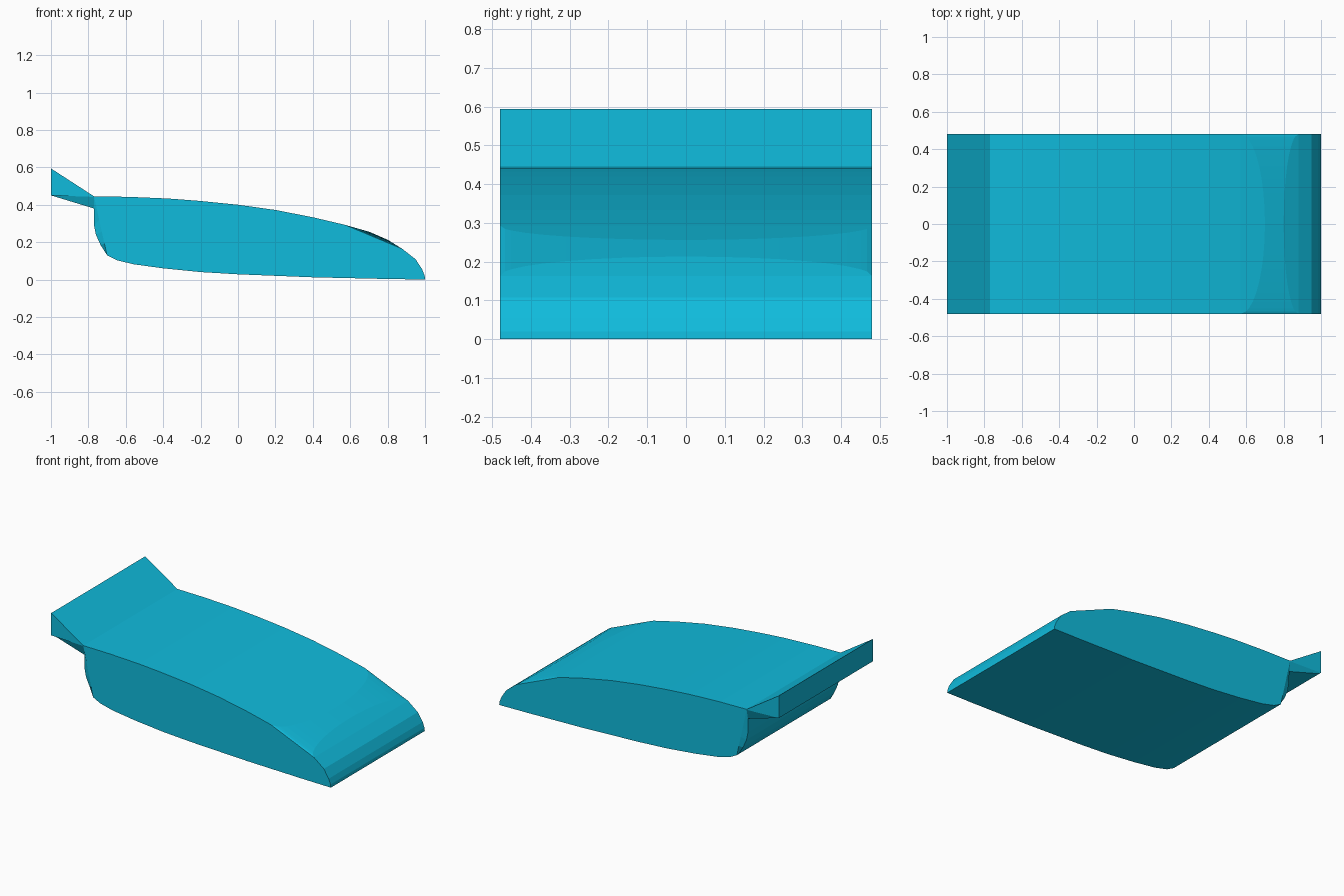
import bpy, bmesh, math

if "Cube" in bpy.data.objects:
    bpy.data.objects.remove(bpy.data.objects["Cube"])

HALF = 0.48

def lerp(a, b, t):
    return (a[0] + (b[0] - a[0]) * t, a[1] + (b[1] - a[1]) * t)

TOP = [(-0.77, 0.445), (-0.58, 0.442), (-0.37, 0.433), (-0.20, 0.420),
       (0.0, 0.400), (0.2, 0.372), (0.4, 0.333), (0.57, 0.293)]
NOSE = [(0.88, 0.163), (0.95, 0.108), (0.985, 0.054), (0.998, 0.02), (1.0, 0.0)]
BOTTOM = [(0.8, 0.003), (0.4, 0.012), (0.0, 0.028), (-0.2, 0.04), (-0.4, 0.06),
          (-0.56, 0.082), (-0.65, 0.104), (-0.70, 0.13)]
BACK = [(-0.735, 0.185), (-0.76, 0.24), (-0.77, 0.29), (-0.77, 0.38)]
WING = [(-1.0, 0.45), (-1.0, 0.594)]

def section(y):
    """Profile at y: nose facet narrows to the middle, tail is straight at the sides."""
    f = math.sqrt(max(0.0, 1 - (y / HALF) ** 2))
    facet = [lerp(TOP[-1], (0.70, 0.256), f), lerp(NOSE[0], (0.80, 0.213), f)]
    back = BACK
    if abs(y) > HALF - 0.001:
        back = [lerp(BOTTOM[-1], TOP[0], t) for t in (0.2, 0.4, 0.6, 0.99)]
    return TOP + facet + NOSE + BOTTOM + back + WING

# Body with rear wing, lofted across the width
inner = [HALF * math.sin(math.radians(a)) for a in range(-70, 71, 10)]
ys = [-HALF, -0.467] + inner + [0.467, HALF]
bm = bmesh.new()
rings = [[bm.verts.new((x, y, z)) for x, z in section(y)] for y in ys]
n = len(rings[0])
for a, b in zip(rings, rings[1:]):
    for i in range(n):
        j = (i + 1) % n
        bm.faces.new((a[i], a[j], b[j], b[i]))

# Side panels and wing ends
for r in (rings[0], rings[-1]):
    bm.faces.new(r[:-2])
    bm.faces.new((r[0], r[-3], r[-2], r[-1]))

bmesh.ops.remove_doubles(bm, verts=bm.verts[:], dist=0.0005)
bmesh.ops.dissolve_degenerate(bm, dist=0.0005, edges=bm.edges[:])
bmesh.ops.recalc_face_normals(bm, faces=bm.faces[:])
mesh = bpy.data.meshes.new("wedge_body")
bm.to_mesh(mesh)
bm.free()
body = bpy.data.objects.new("wedge_body", mesh)
bpy.context.collection.objects.link(body)

mat = bpy.data.materials.new("cyan_paint")
mat.diffuse_color = (0.005, 0.5, 0.72, 1)
mat.use_nodes = True
mat.node_tree.nodes["Principled BSDF"].inputs["Base Color"].default_value = mat.diffuse_color
mesh.materials.append(mat)
